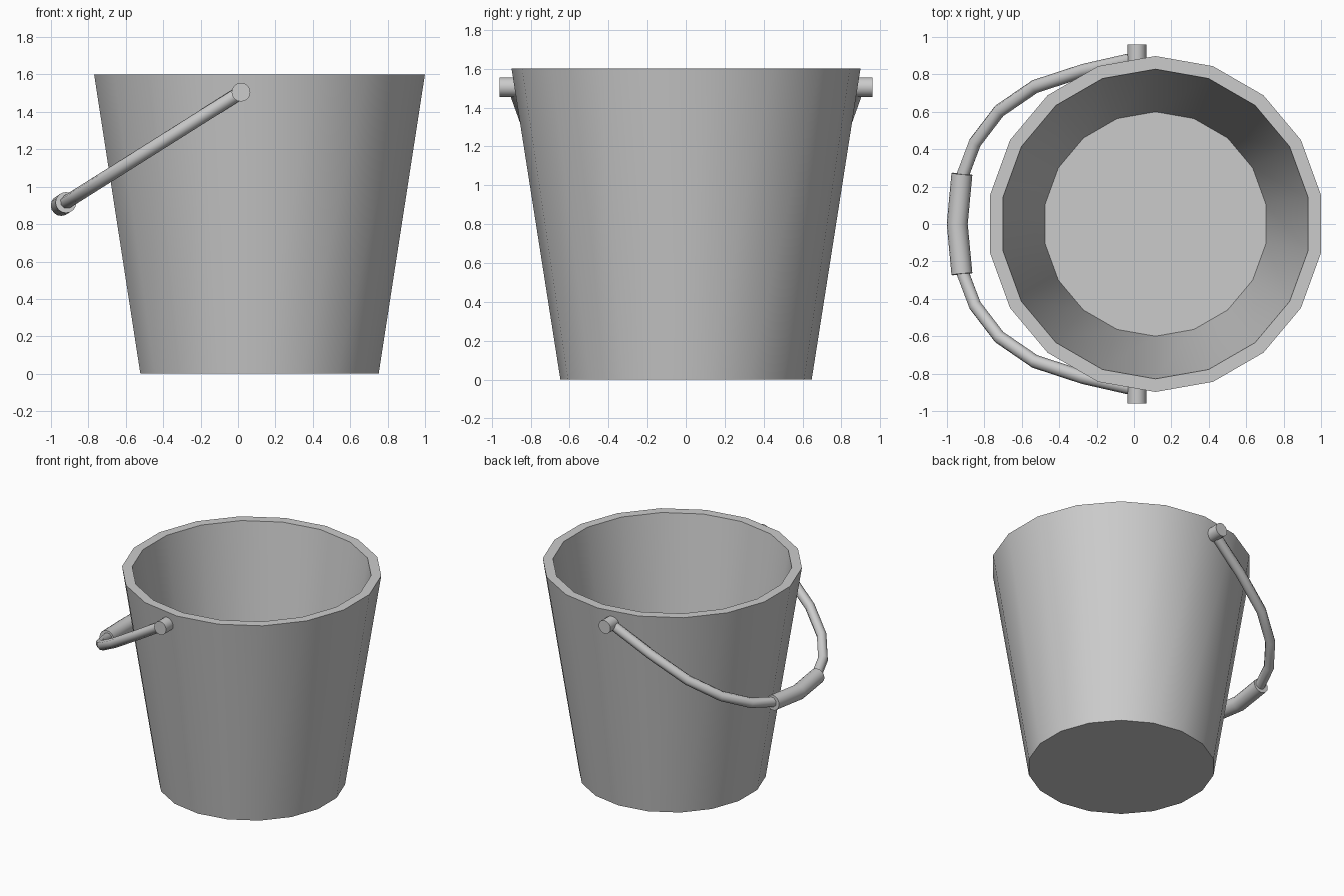
import bpy, bmesh, math
from mathutils import Vector

if "Cube" in bpy.data.objects:
    bpy.data.objects.remove(bpy.data.objects["Cube"])

metal = bpy.data.materials.new("grey_metal")
metal.use_nodes = True
GREY = (0.6, 0.6, 0.6, 1)
metal.diffuse_color = GREY
metal.node_tree.nodes["Principled BSDF"].inputs["Base Color"].default_value = GREY


def finish(obj, angle):
    obj.data.materials.clear()
    obj.data.materials.append(metal)
    bpy.ops.object.select_all(action='DESELECT')
    obj.select_set(True)
    bpy.context.view_layer.objects.active = obj
    bpy.ops.object.shade_smooth_by_angle(angle=math.radians(angle))


def lathe(name, profile, sides, centre):
    """Closed shell of rings (radius, z), capped at the first and last ring."""
    bm = bmesh.new()
    rings = []
    for r, z in profile:
        turns = [math.pi / 2 + math.tau * i / sides for i in range(sides)]
        rings.append([bm.verts.new((r * math.cos(a), r * math.sin(a), z)) for a in turns])
    for low, high in zip(rings, rings[1:]):
        for i in range(sides):
            j = (i + 1) % sides
            bm.faces.new((low[i], low[j], high[j], high[i]))
    bm.faces.new(rings[0][::-1])
    bm.faces.new(rings[-1])
    mesh = bpy.data.meshes.new(name)
    bm.to_mesh(mesh)
    bm.free()
    obj = bpy.data.objects.new(name, mesh)
    obj.location = centre
    bpy.context.collection.objects.link(obj)
    finish(obj, 35)


def tube(name, points, radius, resolution):
    """Round bar along a path, turned into a mesh."""
    curve = bpy.data.curves.new(name, 'CURVE')
    curve.dimensions = '3D'
    curve.bevel_depth = radius
    curve.bevel_resolution = resolution
    curve.use_fill_caps = True
    line = curve.splines.new('POLY')
    line.points.add(len(points) - 1)
    for p, co in zip(line.points, points):
        p.co = (*co, 1)
    obj = bpy.data.objects.new(name, curve)
    bpy.context.collection.objects.link(obj)
    bpy.ops.object.select_all(action='DESELECT')
    obj.select_set(True)
    bpy.context.view_layer.objects.active = obj
    bpy.ops.object.convert(target='MESH')
    finish(bpy.context.object, 50)


# Pail: outer wall, rim, inner wall and floor
lathe("pail", [(0.647, 0), (0.898, 1.6), (0.828, 1.6), (0.6, 0.055)], 18, (0.115, 0, 0))

# Pivot pins on both sides
PIVOT = Vector((0.016, 0, 1.505))
for side, name in ((-1, "front_pin"), (1, "back_pin")):
    tube(name, [PIVOT + Vector((0, side * y, 0)) for y in (0.85, 0.96)], 0.05, 6)

# Handle hangs in a sloping plane through the pivots
SLOPE = 0.63


def on_plane(x, y):
    return Vector((x, y, PIVOT.z - SLOPE * (PIVOT.x - x)))


half = [(0.016, 0.885), (-0.27, 0.82), (-0.53, 0.735), (-0.72, 0.605),
        (-0.85, 0.435), (-0.92, 0.25)]
path = half + [(-0.945, 0)] + [(x, -y) for x, y in reversed(half)]
tube("handle_wire", [on_plane(x, y) for x, y in path], 0.036, 2)

# Grip sleeve
tube("handle_grip", [on_plane(x, y) for x, y in ((-0.92, 0.268), (-0.945, 0), (-0.92, -0.268))],
     0.056, 6)
